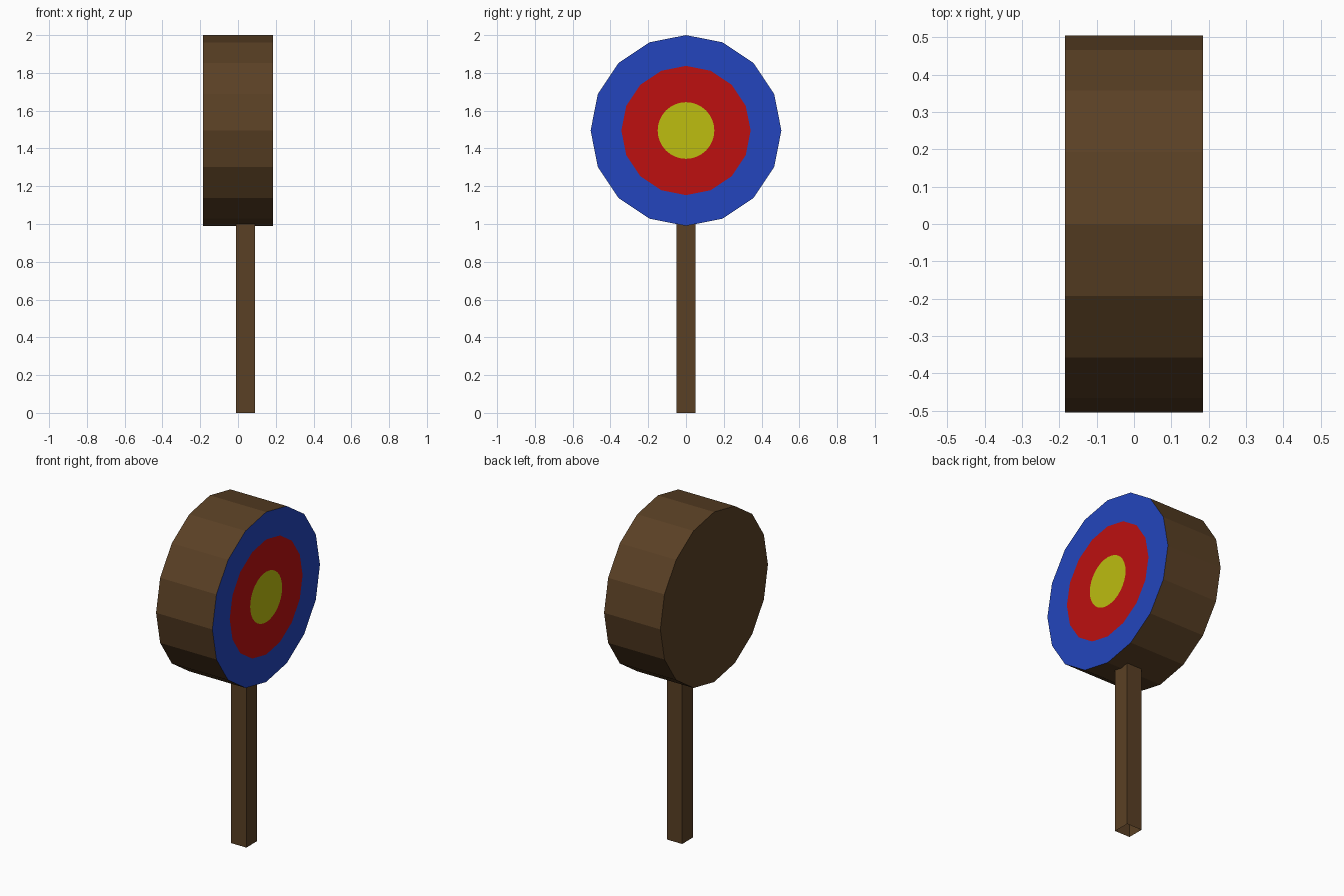
import bpy, bmesh, math

if "Cube" in bpy.data.objects:
    bpy.data.objects.remove(bpy.data.objects["Cube"])


def material(name, rgb):
    m = bpy.data.materials.new(name)
    m.diffuse_color = (*rgb, 1.0)
    m.use_nodes = True
    m.node_tree.nodes["Principled BSDF"].inputs["Base Color"].default_value = m.diffuse_color
    return m


wood = material("brown wood", (0.102, 0.051, 0.018))
blue = material("blue paint", (0.017, 0.060, 0.51))
red = material("red paint", (0.51, 0.005, 0.005))
yellow = material("yellow paint", (0.51, 0.51, 0.005))


def make_object(name, bm, mats):
    bmesh.ops.recalc_face_normals(bm, faces=bm.faces)
    mesh = bpy.data.meshes.new(name)
    bm.to_mesh(mesh)
    bm.free()
    for m in mats:
        mesh.materials.append(m)
    obj = bpy.data.objects.new(name, mesh)
    bpy.context.collection.objects.link(obj)
    return obj


def ring(bm, x, radius, sides, z=1.495):
    # Circle of vertices facing along x, with one corner straight up
    return [bm.verts.new((x, radius * math.sin(a), z + radius * math.cos(a)))
            for a in (math.tau * i / sides for i in range(sides))]


# Target drum: brown sides and back, painted rings cut into the right face
N, HALF = 16, 0.185
bm = bmesh.new()
back = ring(bm, -HALF, 0.505, N)
rim = ring(bm, HALF, 0.505, N)
middle = ring(bm, HALF, 0.342, N)
bull = ring(bm, HALF, 0.15, 2 * N)
bm.faces.new(back)
bm.faces.new(bull).material_index = 3
for i in range(N):
    j = (i + 1) % N
    bm.faces.new((back[i], back[j], rim[j], rim[i]))
    bm.faces.new((rim[i], rim[j], middle[j], middle[i])).material_index = 1
    bm.faces.new((middle[i], middle[j], bull[2 * j], bull[2 * i + 1],
                  bull[2 * i])).material_index = 2
make_object("target_drum", bm, [wood, blue, red, yellow])

# Square post, open at both ends
bm = bmesh.new()
corners = [(-0.01, -0.05), (0.09, -0.05), (0.09, 0.05), (-0.01, 0.05)]
low = [bm.verts.new((x, y, 0.0)) for x, y in corners]
high = [bm.verts.new((x, y, 1.005)) for x, y in corners]
for i in range(4):
    j = (i + 1) % 4
    bm.faces.new((low[i], low[j], high[j], high[i]))
make_object("post", bm, [wood])
